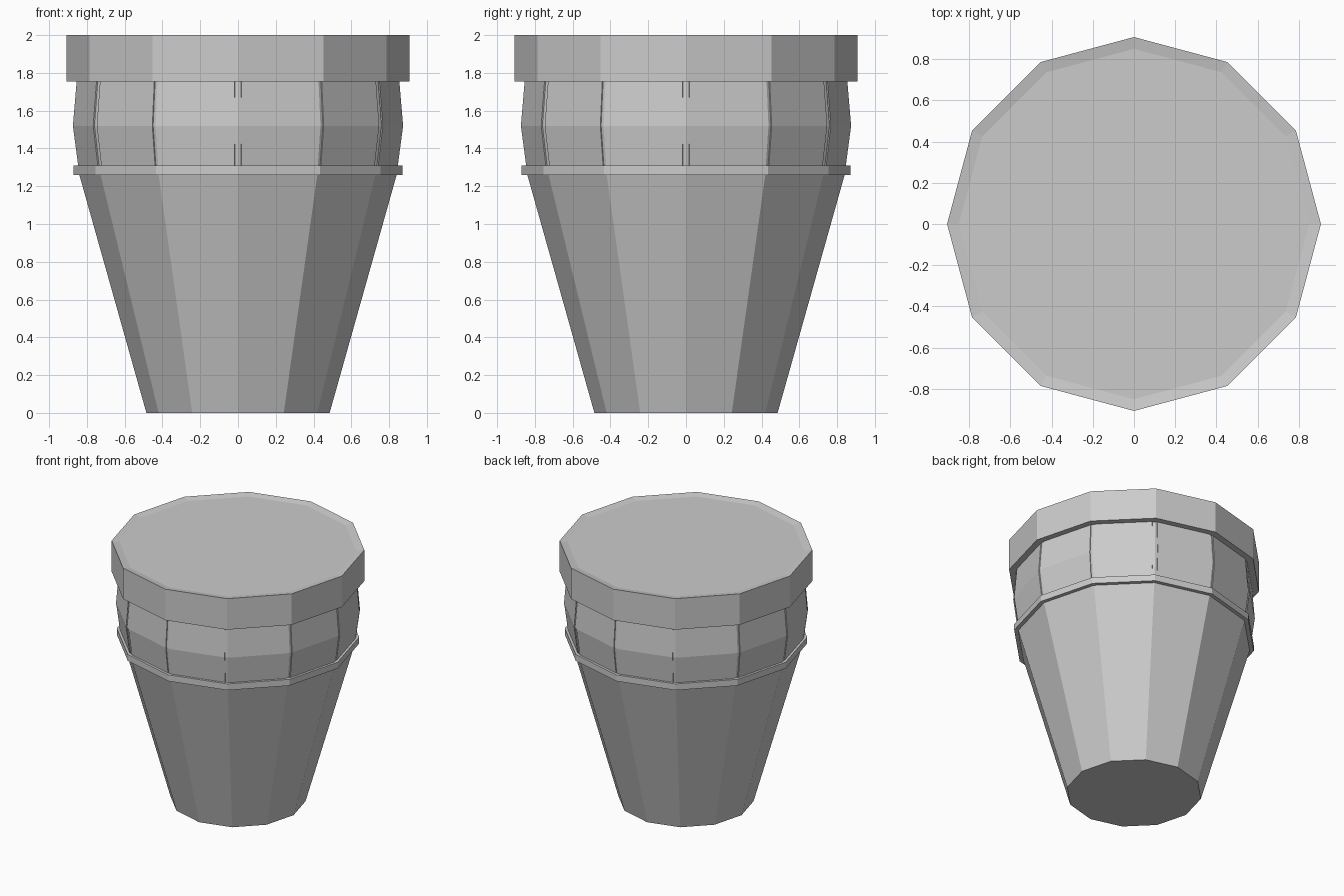
import bpy
import bmesh
from math import sin, cos, pi
from mathutils import Vector

SIDES = 12

cube = bpy.data.objects.get("Cube")
if cube:
    bpy.data.objects.remove(cube, do_unlink=True)

grey = bpy.data.materials.new("plain grey")
grey.use_nodes = True
COLOUR = (0.6, 0.6, 0.6, 1)
grey.diffuse_color = COLOUR
grey.node_tree.nodes["Principled BSDF"].inputs["Base Color"].default_value = COLOUR


def corner(i, r, z):
    a = 2 * pi * i / SIDES
    return Vector((r * cos(a), r * sin(a), z))


def finish(name, bm):
    bmesh.ops.recalc_face_normals(bm, faces=bm.faces)
    mesh = bpy.data.meshes.new(name)
    bm.to_mesh(mesh)
    bm.free()
    mesh.materials.append(grey)
    obj = bpy.data.objects.new(name, mesh)
    bpy.context.collection.objects.link(obj)
    return obj


def turned(name, profile):
    """Twelve-sided closed solid from (radius, height) pairs."""
    bm = bmesh.new()
    rings = [[bm.verts.new(corner(i, r, z)) for i in range(SIDES)] for r, z in profile]
    for low, high in zip(rings, rings[1:]):
        for i in range(SIDES):
            j = (i + 1) % SIDES
            bm.faces.new((low[i], low[j], high[j], high[i]))
    bm.faces.new(rings[0])
    bm.faces.new(rings[-1])
    return finish(name, bm)


# Tapered body and the thin ledge around its top
turned("cup_body", [(0.485, 0), (0.84, 1.26)])
turned("ledge_ring", [(0.87, 1.26), (0.87, 1.31)])

# Bulging band under the lid
BAND = [(0.845, 1.31), (0.873, 1.52), (0.853, 1.755)]
turned("band_core", BAND)

# Thin raised panel on each side of the band, leaving a narrow seam
bm = bmesh.new()
for i in range(SIDES):
    a = 2 * pi * (i + 0.5) / SIDES
    lift = Vector((cos(a), sin(a), 0)) * 0.006
    columns = []
    for t in (0.04, 0.96):
        inner = [corner(i, r, z).lerp(corner(i + 1, r, z), t) for r, z in BAND]
        columns.append(([bm.verts.new(p) for p in inner],
                        [bm.verts.new(p + lift) for p in inner]))
    (in_a, out_a), (in_b, out_b) = columns
    for k in range(len(BAND) - 1):
        for p, q in ((out_a, out_b), (in_b, in_a), (in_a, out_a), (out_b, in_b)):
            bm.faces.new((p[k], q[k], q[k + 1], p[k + 1]))
    for k in (0, -1):
        bm.faces.new((in_a[k], in_b[k], out_b[k], out_a[k]))
finish("band_panels", bm)

# Lid with a shallow dished top
turned("lid", [(0.907, 1.755), (0.907, 2), (0.85, 1.99)])
